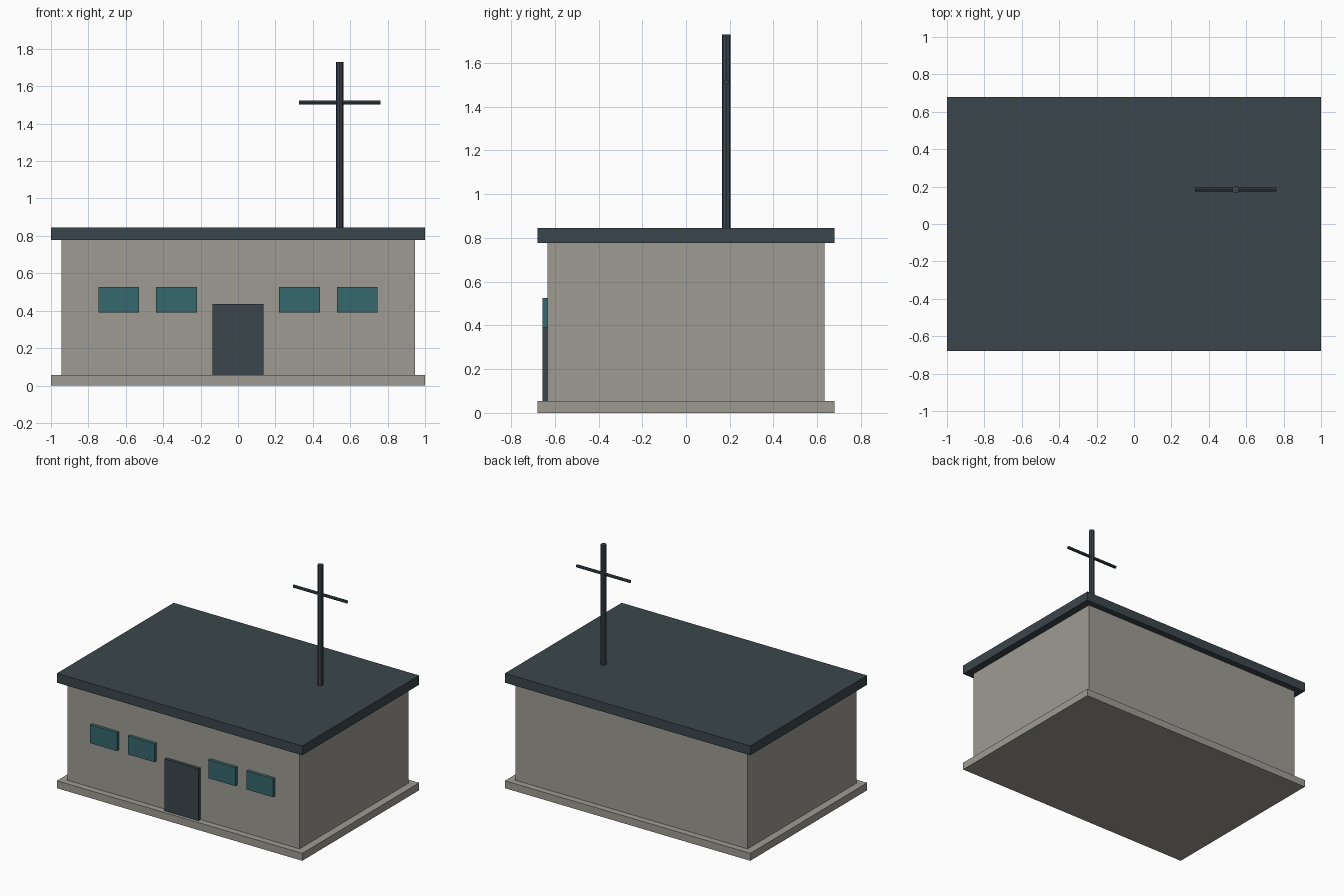
import bpy
import math

cube = bpy.data.objects.get("Cube")
if cube:
    bpy.data.objects.remove(cube, do_unlink=True)


def make_material(name, rgb):
    mat = bpy.data.materials.new(name)
    mat.use_nodes = True
    colour = (*rgb, 1.0)
    mat.diffuse_color = colour
    mat.node_tree.nodes["Principled BSDF"].inputs["Base Color"].default_value = colour
    return mat


concrete = make_material("warm grey concrete", (0.34, 0.33, 0.29))
slate = make_material("dark slate", (0.044, 0.061, 0.07))
glass = make_material("teal glass", (0.037, 0.138, 0.156))


def box(name, x, y, z, mat):
    """Box spanning the given (low, high) ranges."""
    spans = (x, y, z)
    bpy.ops.mesh.primitive_cube_add(size=1, location=[(a + b) / 2 for a, b in spans])
    obj = bpy.context.object
    obj.name = name
    obj.scale = [b - a for a, b in spans]
    bpy.ops.object.transform_apply(location=False, rotation=False, scale=True)
    obj.data.materials.append(mat)


def rod(name, radius, length, location, rotation=(0, 0, 0)):
    bpy.ops.mesh.primitive_cylinder_add(vertices=8, radius=radius, depth=length,
                                        location=location, rotation=rotation)
    obj = bpy.context.object
    obj.name = name
    obj.data.materials.append(slate)


# Main building
box("base_slab", (-1, 1), (-0.68, 0.68), (0, 0.055), concrete)
box("walls", (-0.945, 0.945), (-0.633, 0.633), (0.055, 0.777), concrete)
box("roof", (-1, 1), (-0.68, 0.68), (0.777, 0.846), slate)

# Door and windows stand slightly proud of the front wall
front = (-0.657, -0.63)
box("door", (-0.137, 0.137), front, (0.055, 0.437), slate)
for side, sign in (("left", 1), ("right", -1)):
    for place, centre in (("inner", 0.329), ("outer", 0.637)):
        x = sign * centre
        box(f"{place}_window_{side}", (x - 0.109, x + 0.109), front, (0.391, 0.526), glass)

# Roof mast with its crossbar
mast_x, mast_y = 0.543, 0.184
rod("mast", 0.02, 0.89, (mast_x, mast_y, 1.285))
rod("mast_crossbar", 0.011, 0.436, (mast_x, mast_y, 1.513), (0, math.pi / 2, 0))
